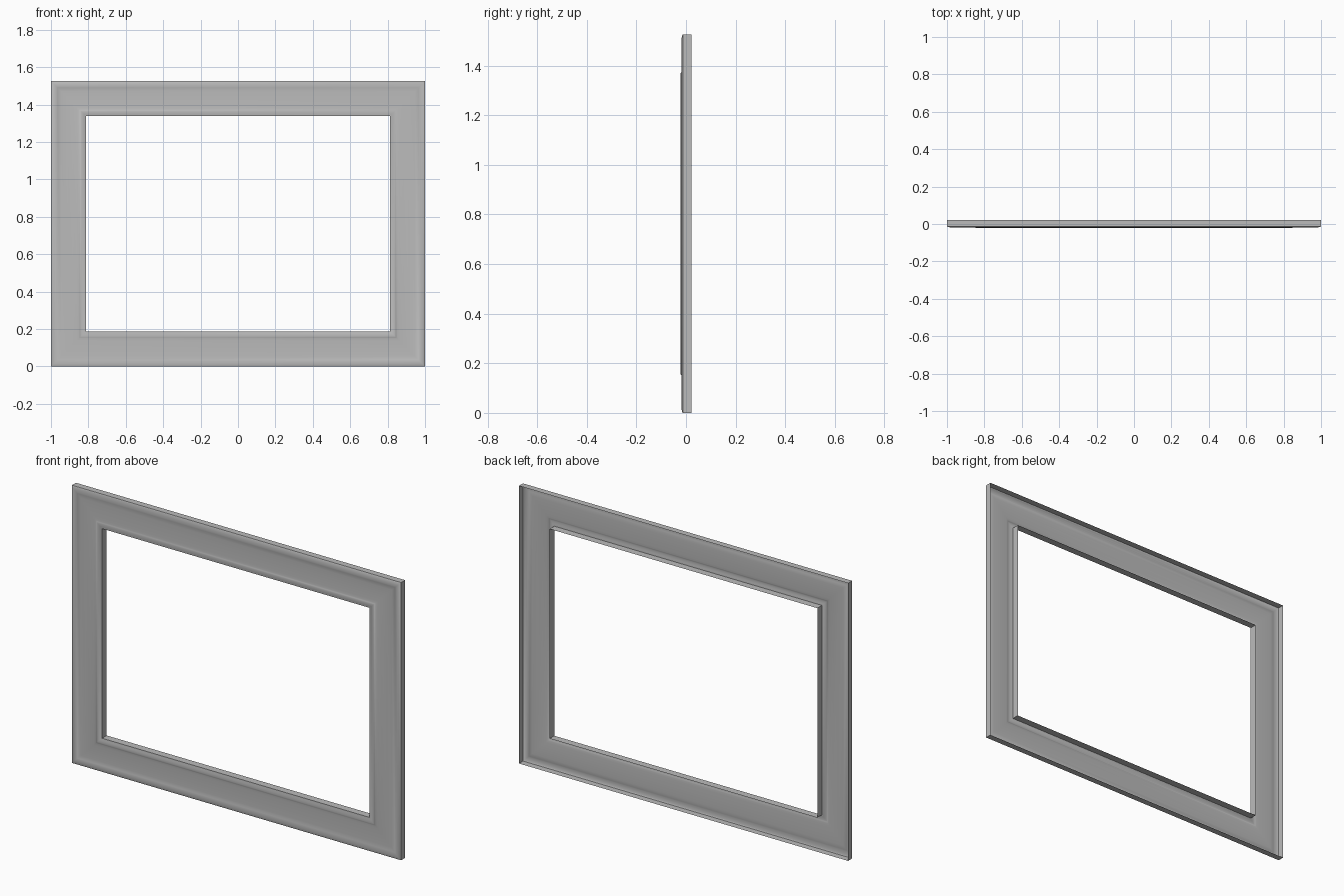
import bpy
import bmesh

# Remove the default cube
cube = bpy.data.objects.get("Cube")
if cube:
    bpy.data.objects.remove(cube, do_unlink=True)

WIDTH, HEIGHT = 2.0, 1.525
BACK = 0.022

# Moulding section: (distance in from the outer edge, depth), hollow at the back
PROFILE = [
    (0.0, BACK), (0.0, -0.013),                          # outer wall
    (0.006, -0.016), (0.016, -0.018), (0.028, -0.018),   # outer lip
    (0.035, -0.0155), (0.055, -0.0145), (0.085, -0.0145),  # shallow cove
    (0.115, -0.0155), (0.138, -0.0175), (0.150, -0.018),
    (0.155, -0.0212), (0.162, -0.022), (0.170, -0.0215),  # inner bead
    (0.178, -0.019), (0.187, -0.018),
    (0.187, BACK),                                       # opening wall
]

grey = bpy.data.materials.new("frame_grey")
grey.use_nodes = True
colour = (0.5, 0.5, 0.5, 1.0)
grey.diffuse_color = colour
grey.node_tree.nodes["Principled BSDF"].inputs["Base Color"].default_value = colour


def corner_ring(bm, inset, depth):
    """Four mitred corners of one line of the moulding."""
    x = WIDTH / 2 - inset
    low, high = inset, HEIGHT - inset
    corners = [(-x, low), (x, low), (x, high), (-x, high)]
    return [bm.verts.new((cx, depth, cz)) for cx, cz in corners]


# Sweep the section around the rectangle
bm = bmesh.new()
rings = [corner_ring(bm, inset, depth) for inset, depth in PROFILE]
for outer, inner in zip(rings, rings[1:]):
    for i in range(4):
        j = (i + 1) % 4
        bm.faces.new((outer[i], outer[j], inner[j], inner[i]))

mesh = bpy.data.meshes.new("moulded_frame")
bm.to_mesh(mesh)
bm.free()
mesh.materials.append(grey)
frame = bpy.data.objects.new("moulded_frame", mesh)
bpy.context.collection.objects.link(frame)

# Soft moulding, crisp walls
bpy.ops.object.select_all(action="DESELECT")
frame.select_set(True)
bpy.context.view_layer.objects.active = frame
bpy.ops.object.shade_smooth_by_angle(angle=0.6)
